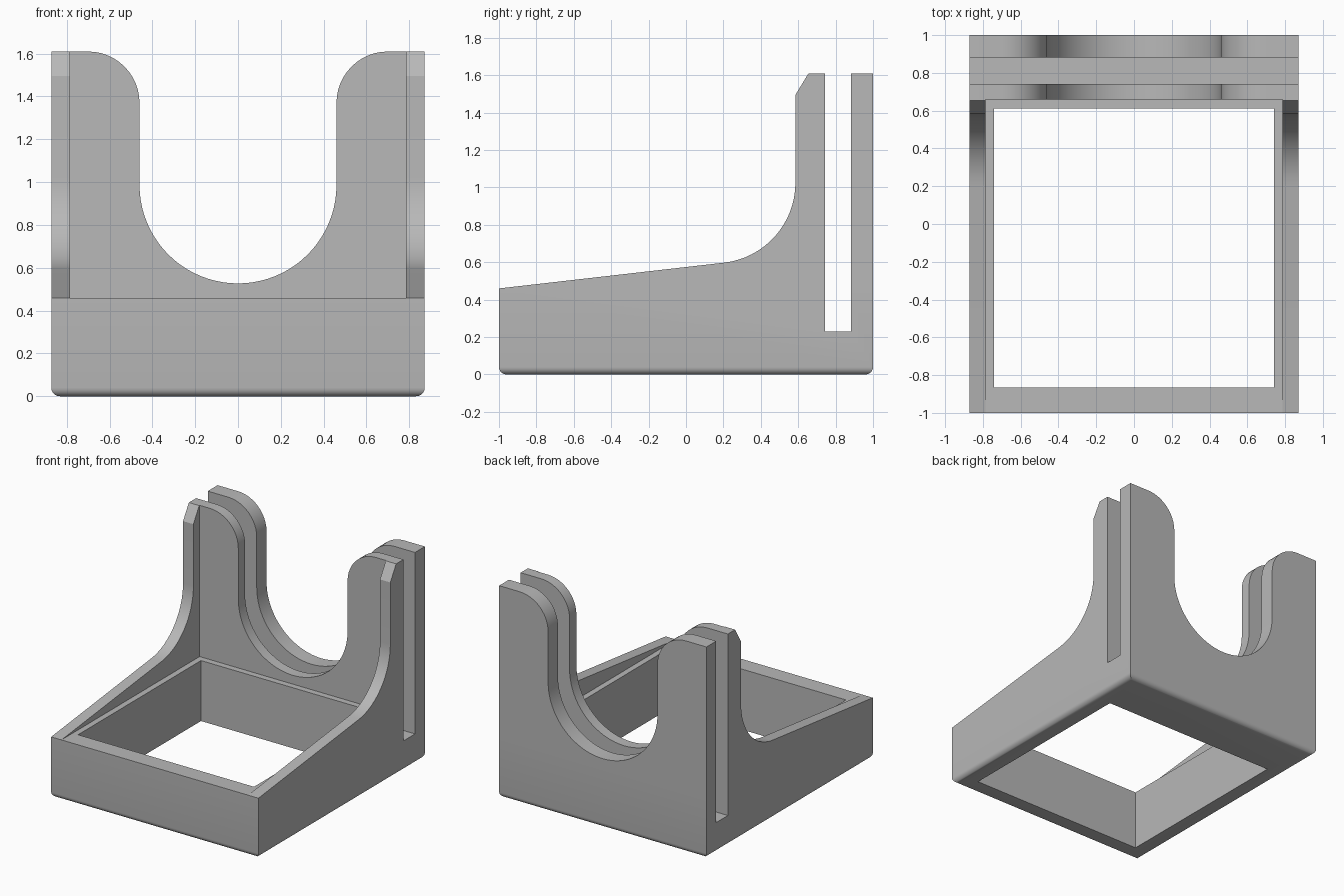
import bpy, bmesh, math
from mathutils import Vector

if "Cube" in bpy.data.objects:
    bpy.data.objects.remove(bpy.data.objects["Cube"], do_unlink=True)

W = 0.872          # half width
RIM, TOP = 0.46, 1.61

grey = bpy.data.materials.new("plain grey")
grey.use_nodes = True
grey.diffuse_color = (0.48, 0.48, 0.48, 1)
grey.node_tree.nodes["Principled BSDF"].inputs["Base Color"].default_value = (0.48, 0.48, 0.48, 1)


def finish(bm, name):
    bmesh.ops.recalc_face_normals(bm, faces=bm.faces[:])
    mesh = bpy.data.meshes.new(name)
    bm.to_mesh(mesh)
    bm.free()
    mesh.materials.append(grey)
    ob = bpy.data.objects.new(name, mesh)
    bpy.context.collection.objects.link(ob)
    return ob


def smooth(ob):
    bpy.ops.object.select_all(action='DESELECT')
    ob.select_set(True)
    bpy.context.view_layer.objects.active = ob
    bpy.ops.object.shade_smooth_by_angle(angle=math.radians(30))


def box(name, x0, x1, y0, y1, z0, z1, round_bottom=0):
    bm = bmesh.new()
    bmesh.ops.create_cube(bm, size=1)
    for v in bm.verts:
        v.co = ((x0, x1)[v.co.x > 0], (y0, y1)[v.co.y > 0], (z0, z1)[v.co.z > 0])
    if round_bottom:
        edges = [e for e in bm.edges if all(v.co.z < z0 + 1e-4 for v in e.verts)]
        bmesh.ops.bevel(bm, geom=edges, offset=round_bottom, segments=6,
                        profile=0.5, affect='EDGES')
    return finish(bm, name)


def extrude(name, points, shift):
    """Close a flat outline and extrude it along a vector."""
    bm = bmesh.new()
    face = bm.faces.new([bm.verts.new(p) for p in points])
    geom = bmesh.ops.extrude_face_region(bm, geom=[face])["geom"]
    verts = [g for g in geom if isinstance(g, bmesh.types.BMVert)]
    bmesh.ops.translate(bm, verts=verts, vec=Vector(shift))
    ob = finish(bm, name)
    smooth(ob)
    return ob


def arc(cx, cy, r, a0, a1, n):
    return [(cx + r * math.cos(math.radians(a0 + (a1 - a0) * i / n)),
             cy + r * math.sin(math.radians(a0 + (a1 - a0) * i / n)))
            for i in range(n + 1)]


# Base frame: rounded underside, square opening, slot across the back
base = box("base_frame", -W, W, -1, 1, 0, RIM, 0.04)
cutters = [box("opening_cutter", -0.74, 0.74, -0.865, 0.612, -0.5, 1),
           box("slot_cutter", -1, 1, 0.742, 0.882, 0.23, 1)]
bpy.context.view_layer.objects.active = base
for c in cutters:
    c.hide_render = True
    mod = base.modifiers.new(c.name, 'BOOLEAN')
    mod.operation, mod.solver, mod.object = 'DIFFERENCE', 'EXACT', c
    bpy.ops.object.modifier_apply(modifier=mod.name)
    bpy.data.objects.remove(c, do_unlink=True)
smooth(base)

# Two upright plates with a U-shaped cradle and rounded horn tips
R = 0.46
tip = arc(0.70, TOP - 0.24, 0.24, 90, 180, 12)
half = [(W, RIM), (W, TOP)] + tip
cradle = arc(0, 0.527 + R, R, 0, -180, 40)
outline = half + cradle + [(-x, z) for x, z in reversed(half)]
for name, y0, y1 in (("front_upright", 0.66, 0.742), ("back_upright", 0.882, 1.0)):
    extrude(name, [(x, y0, z) for x, z in outline], (0, y1 - y0, 0))

# Side wings: gentle slope, concave sweep up to the upright, chamfered top
sweep = arc(0.155, 1.025, 0.43, -83.3, 0, 16)
profile = [(-1, RIM)] + sweep + [(0.585, 1.495), (0.655, TOP), (0.66, TOP), (0.66, RIM)]
for name, x0 in (("left_wing", 0.785), ("right_wing", -W)):
    extrude(name, [(x0, y, z) for y, z in profile], (W - 0.785, 0, 0))
